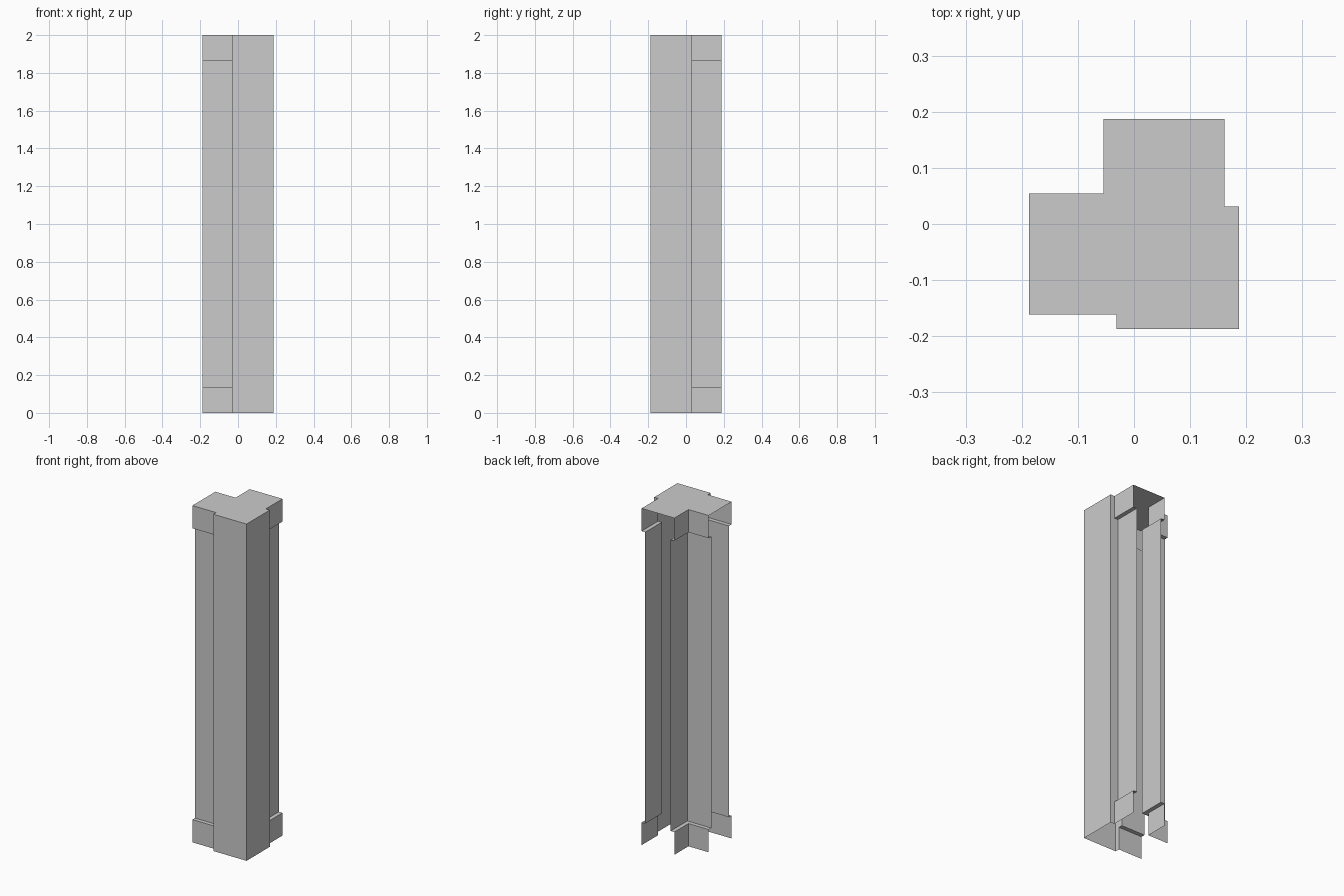
import bpy

if "Cube" in bpy.data.objects:
    bpy.data.objects.remove(bpy.data.objects["Cube"])

H = 2.0          # height of the pillar
BAND = 0.135     # height of the raised bands at both ends
E = 0.187        # outer extent
BO, MO = 0.161, 0.137   # outer wing wall: band and recessed positions
BI, MI = 0.054, 0.030   # inner wing wall: band and recessed positions
P = 0.031        # edge of the corner post


def make_object(name, verts, faces):
    mesh = bpy.data.meshes.new(name)
    mesh.from_pydata(verts, [], faces)
    mesh.update()
    obj = bpy.data.objects.new(name, mesh)
    bpy.context.collection.objects.link(obj)
    return obj


def outer_path(w):
    return [(-E, -w), (-P, -w), (-P, -E), (E, -E), (E, P), (w, P), (w, E)]


def inner_path(w):
    return [(-w, E), (-w, w), (-E, w)]


def wall(name, band, middle):
    """Sheet wall following a plan path, recessed between the end bands."""
    rows = [(band, 0), (band, BAND), (middle, BAND),
            (middle, H - BAND), (band, H - BAND), (band, H)]
    n = len(band)
    verts = [(x, y, z) for path, z in rows for x, y in path]
    faces = []
    for r in range(len(rows) - 1):
        ledge = rows[r][1] == rows[r + 1][1]
        for i in range(n - 1):
            # ledges exist only where both ends of the segment step inward
            if ledge and (band[i] == middle[i] or band[i + 1] == middle[i + 1]):
                continue
            a = r * n + i
            faces.append((a, a + 1, a + n + 1, a + n))
    return make_object(name, verts, faces)


# Outside of the corner, with post and both wings; wing ends stay open
wall("outer_wall", outer_path(BO), outer_path(MO))

# Inside of the corner
wall("inner_wall", inner_path(BI), inner_path(MI))

# Flat cap; the underside is open
plan = outer_path(BO) + inner_path(BI)
make_object("top_cap", [(x, y, H) for x, y in plan], [tuple(range(len(plan)))])
